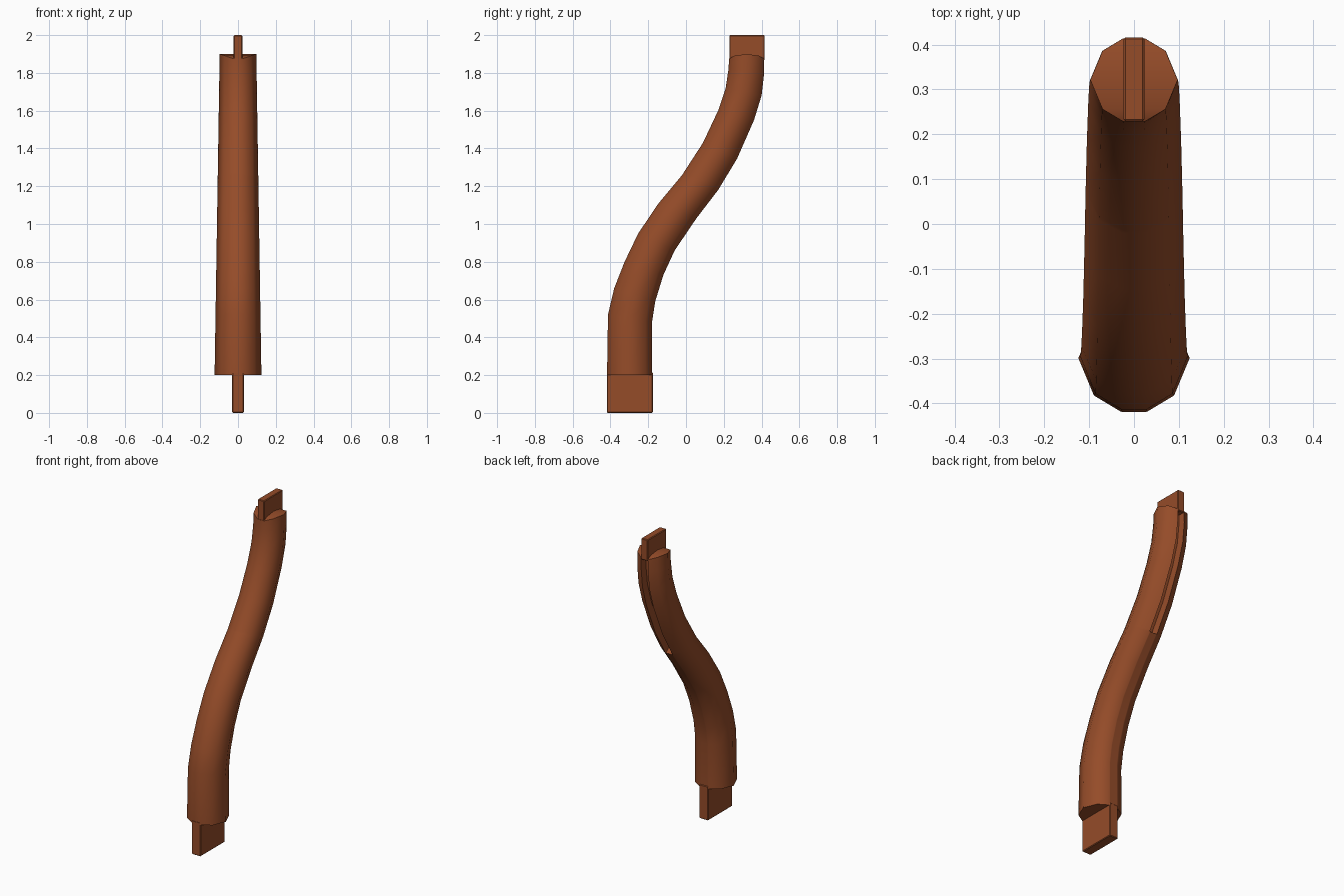
import bpy, bmesh

if "Cube" in bpy.data.objects:
    bpy.data.objects.remove(bpy.data.objects["Cube"])

wood = bpy.data.materials.new("reddish brown wood")
wood.diffuse_color = (0.30, 0.072, 0.022, 1)
wood.use_nodes = True
wood.node_tree.nodes["Principled BSDF"].inputs["Base Color"].default_value = wood.diffuse_color

def make_object(name, bm):
    bmesh.ops.recalc_face_normals(bm, faces=bm.faces)
    me = bpy.data.meshes.new(name)
    bm.to_mesh(me)
    bm.free()
    me.materials.append(wood)
    ob = bpy.data.objects.new(name, me)
    bpy.context.collection.objects.link(ob)
    return ob

# S-curve side profile: front (y, z), back (y, z), groove depth
profile = [
    (-.418, .20, -.180, .20, 0), (-.413, .52, -.180, .48, 0),
    (-.380, .66, -.163, .59, 0), (-.325, .80, -.120, .73, 0),
    (-.253, .95, -.060, .86, 0), (-.145, 1.11, .055, 1.03, 0),
    (-.020, 1.26, .170, 1.18, 0), (-.013, 1.271, .176, 1.19, .45),
    (.090, 1.43, .270, 1.345, .45), (.170, 1.60, .360, 1.55, .45),
    (.210, 1.72, .400, 1.68, .45), (.225, 1.82, .414, 1.80, .45),
    (.228, 1.88, .414, 1.88, .45),
]

def section(groove):
    # half outline (x, s) from front flat to groove floor, then mirrored
    half = [(.24, -1), (.72, -.7), (1, 0), (.72, .7), (.24, 1), (.2, 1 - groove)]
    return half + [(-x, s) for x, s in reversed(half)]

# Curved leg, ten-sided, with a groove up the back of the top half
bm = bmesh.new()
rings = []
for i, (y0, z0, y1, z1, g) in enumerate(profile):
    zc = (z0 + z1) / 2
    r = .124 - .027 * (zc - .2) / 1.7
    ring = []
    for x, s in section(g):
        y = (y0 + y1) / 2 + s * (y1 - y0) / 2
        z = zc + s * (z1 - z0) / 2
        if i == len(profile) - 1:      # coped top shoulder
            z = 1.867 + .033 * abs(x)
        ring.append(bm.verts.new((x * r, y, z)))
    rings.append(ring)
for a, b in zip(rings, rings[1:]):
    for k in range(len(a)):
        n = (k + 1) % len(a)
        bm.faces.new((a[k], a[n], b[n], b[k]))
# End caps as strips between mirrored points
for ring in (rings[0], rings[-1]):
    m = len(ring)
    for k in range(m // 2 - 1):
        bm.faces.new((ring[k], ring[k + 1], ring[m - 2 - k], ring[m - 1 - k]))
leg = make_object("curved_leg", bm)
bpy.context.view_layer.objects.active = leg
leg.select_set(True)
bpy.ops.object.shade_smooth_by_angle(angle=0.87)

# Flat tenons at both ends
def tenon(name, half_x, y0, y1, z0, z1):
    bm = bmesh.new()
    bmesh.ops.create_cube(bm, size=1)
    for v in bm.verts:
        v.co = (v.co.x * 2 * half_x, (y0 + y1) / 2 + v.co.y * (y1 - y0),
                (z0 + z1) / 2 + v.co.z * (z1 - z0))
    ob = make_object(name, bm)
    bev = ob.modifiers.new("soft edges", 'BEVEL')
    bev.width = .004
    bev.segments = 1

tenon("bottom_tenon", .031, -.419, -.176, 0, .215)
tenon("top_tenon", .023, .229, .416, 1.865, 2)
